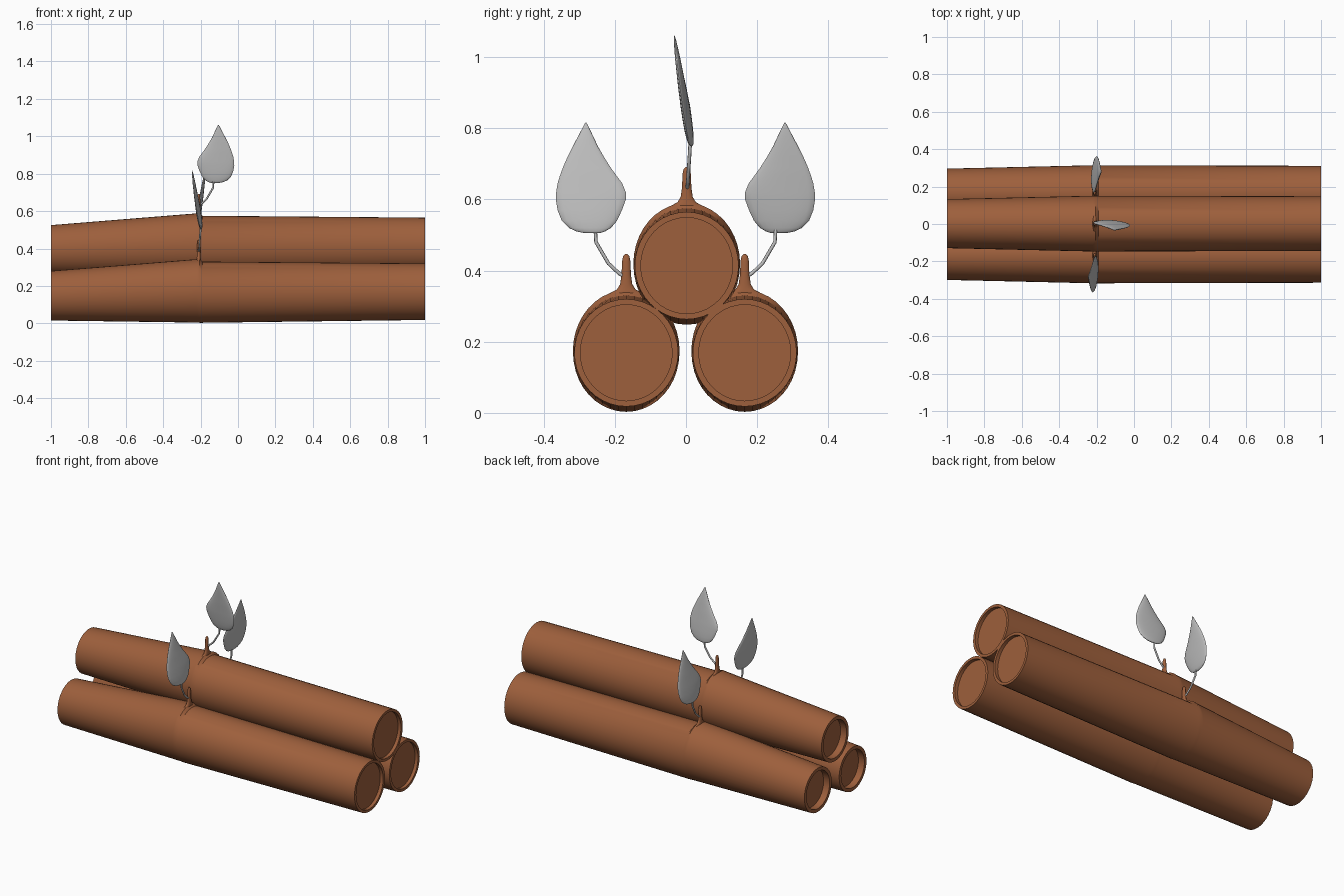
import bpy, bmesh, math
from mathutils import Vector, Matrix

if "Cube" in bpy.data.objects:
    bpy.data.objects.remove(bpy.data.objects["Cube"])

N = 40
X0 = -0.21            # position of the sprouts along the logs


def material(name, rgb):
    m = bpy.data.materials.new(name)
    m.diffuse_color = (*rgb, 1)
    m.use_nodes = True
    m.node_tree.nodes["Principled BSDF"].inputs["Base Color"].default_value = m.diffuse_color
    return m


BROWN = material("bark_brown", (0.34, 0.115, 0.045))
GREY = material("leaf_grey", (0.52, 0.52, 0.52))


def loft(name, rings, mat, matrix, angle=35):
    """Skin a list of equal-length rings and cap both ends."""
    bm = bmesh.new()
    loops = [[bm.verts.new(p) for p in ring] for ring in rings]
    n = len(loops[0])
    for a, b in zip(loops, loops[1:]):
        for i in range(n):
            j = (i + 1) % n
            bm.faces.new((a[i], a[j], b[j], b[i]))
    bm.faces.new(loops[0][::-1])
    bm.faces.new(loops[-1])
    bmesh.ops.recalc_face_normals(bm, faces=bm.faces)
    me = bpy.data.meshes.new(name)
    bm.to_mesh(me)
    bm.free()
    me.materials.append(mat)
    ob = bpy.data.objects.new(name, me)
    bpy.context.collection.objects.link(ob)
    me.transform(matrix)
    bpy.ops.object.select_all(action='DESELECT')
    ob.select_set(True)
    bpy.context.view_layer.objects.active = ob
    bpy.ops.object.shade_smooth_by_angle(angle=math.radians(angle))
    return ob


def ellipse(c, a, b, n):
    """Ring around centre c with half axes a and b (vectors)."""
    c, a, b = Vector(c), Vector(a), Vector(b)
    return [c + a * math.cos(2 * math.pi * i / n) + b * math.sin(2 * math.pi * i / n)
            for i in range(n)]


def log(name, place):
    # x, bottom z, top z, half width; first and last rings form the recessed ends
    rows = [(-0.96, 0.035, 0.26, 0.111), (-1, 0.035, 0.26, 0.111), (-1, 0.015, 0.28, 0.131),
            (-0.22, 0.004, 0.343, 0.149), (-0.205, 0.003, 0.345, 0.150),
            (-0.19, 0.003, 0.33, 0.149),
            (1, 0.018, 0.32, 0.146), (1, 0.034, 0.304, 0.129), (0.98, 0.034, 0.304, 0.129)]
    rings = [ellipse((x, 0, (lo + hi) / 2), (0, w, 0), (0, 0, (hi - lo) / 2), N)
             for x, lo, hi, w in rows]
    loft(name, rings, BROWN, place)


def stub(name, place):
    # z, half width in y, half thickness in x
    rows = [(0.30, 0.06, 0.012), (0.337, 0.045, 0.012), (0.347, 0.026, 0.011),
            (0.362, 0.017, 0.010), (0.39, 0.013, 0.009), (0.425, 0.012, 0.008),
            (0.44, 0.009, 0.006), (0.446, 0.003, 0.003)]
    rings = [ellipse((X0, 0, z), (t, 0, 0), (0, w, 0), 16) for z, w, t in rows]
    loft(name, rings, BROWN, place, 60)


def stem(name, place):
    pts = [Vector(p) for p in ((0, 0, 0.38), (0.02, 0.002, 0.392), (0.05, 0.004, 0.42),
                               (0.085, 0.008, 0.48), (0.087, 0.01, 0.515))]
    rings = []
    for i, p in enumerate(pts):
        d = (pts[min(i + 1, 4)] - pts[max(i - 1, 0)]).normalized()
        side = d.cross(Vector((0, 1, 0))).normalized()
        rings.append(ellipse(p, side * 0.005, (0, 0.005, 0), 8))
    loft(name, rings, GREY, place, 60)


def leaf(name, place):
    # z, inner edge, outer edge, half thickness
    rows = [(0.505, 0.075, 0.115, 0.003), (0.51, 0.06, 0.14, 0.006), (0.52, 0.043, 0.161, 0.008),
            (0.54, 0.026, 0.181, 0.010), (0.57, 0.012, 0.193, 0.011), (0.60, 0.001, 0.198, 0.011),
            (0.62, 0.001, 0.197, 0.011), (0.645, 0.011, 0.193, 0.010), (0.665, 0.026, 0.187, 0.010),
            (0.69, 0.044, 0.178, 0.009), (0.72, 0.063, 0.165, 0.008), (0.75, 0.080, 0.150, 0.007),
            (0.78, 0.094, 0.134, 0.005), (0.805, 0.106, 0.121, 0.003),
            (0.816, 0.112, 0.115, 0.001)]
    rings = []
    for z, u0, u1, t in rows:
        ring = ellipse(((u0 + u1) / 2, 0, z), ((u1 - u0) / 2, 0, 0), (0, t, 0), 20)
        for p in ring:      # lean and twist of the blade
            p.y += 0.012 - 0.15 * (z - 0.51) - 0.08 * (p.x - 0.1)
        rings.append(ring)
    loft(name, rings, GREY, place, 70)


# three stacked logs, each with a sprout turned a different way
for name, y, z, turn in (("left", -0.168, 0, -90), ("right", 0.165, 0, 90), ("top", 0.002, 0.245, 0)):
    place = Matrix.Translation((0, y, z))
    sprout = Matrix.Translation((X0, y, z)) @ Matrix.Rotation(math.radians(turn), 4, 'Z')
    if turn == 0:
        sprout = sprout @ Matrix.Translation((-0.008, 0, 0))
    log(name + "_log", place)
    stub(name + "_twig_stub", place)
    stem(name + "_leaf_stem", sprout)
    leaf(name + "_leaf", sprout)
